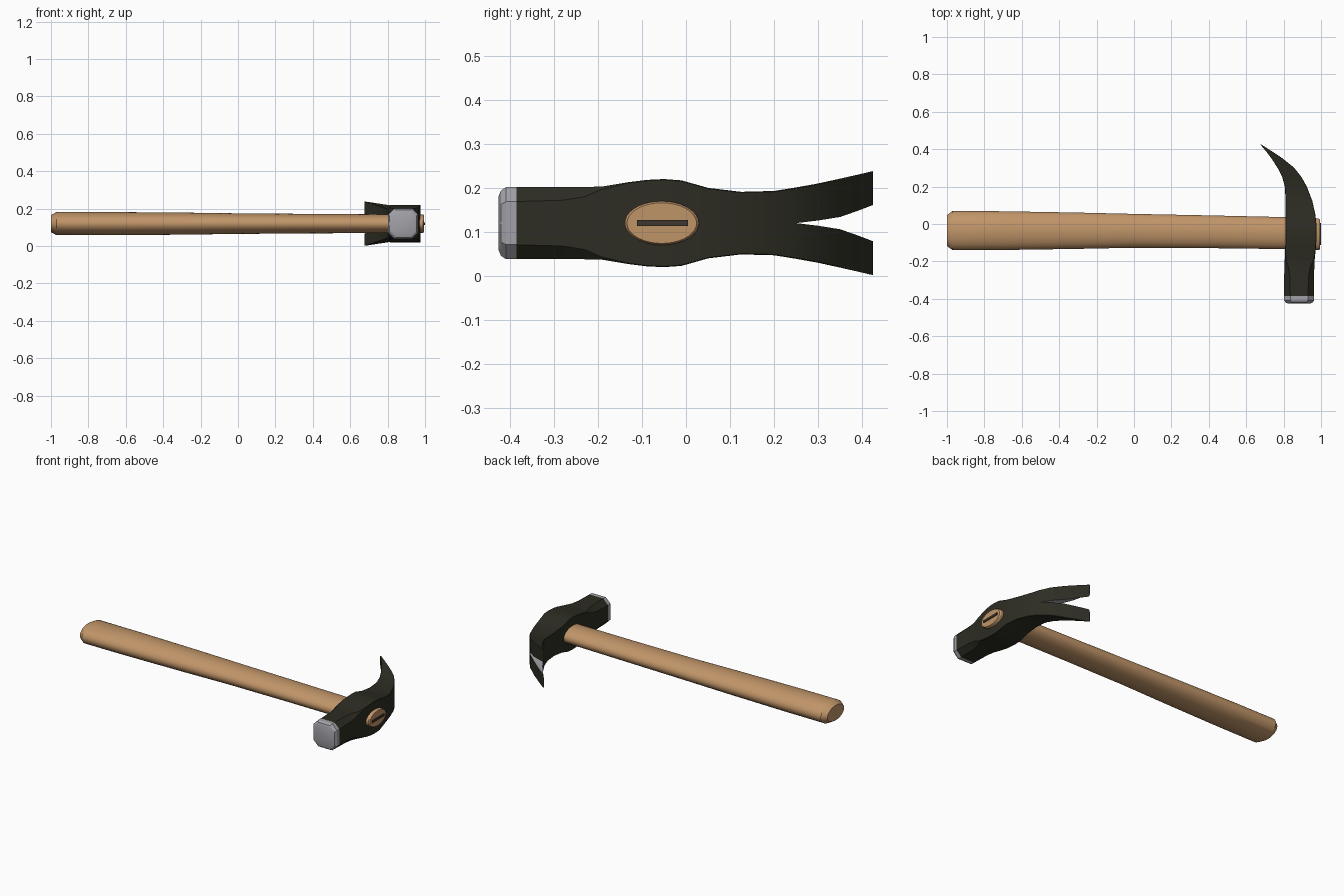
import bpy, bmesh, math

if "Cube" in bpy.data.objects:
    bpy.data.objects.remove(bpy.data.objects["Cube"])

ZC = 0.12  # height of the hammer's mid plane


def material(name, rgb):
    m = bpy.data.materials.new(name)
    m.diffuse_color = (*rgb, 1)
    m.use_nodes = True
    m.node_tree.nodes["Principled BSDF"].inputs["Base Color"].default_value = m.diffuse_color
    return m


WOOD = material("wood", (0.53, 0.30, 0.14))
IRON = material("dark iron", (0.026, 0.026, 0.017))
STEEL = material("polished steel", (0.36, 0.36, 0.39))
WEDGE = material("wedge iron", (0.05, 0.038, 0.026))


def finish(name, bm, mats, angle=30):
    bmesh.ops.recalc_face_normals(bm, faces=bm.faces)
    me = bpy.data.meshes.new(name)
    bm.to_mesh(me)
    bm.free()
    ob = bpy.data.objects.new(name, me)
    bpy.context.collection.objects.link(ob)
    for m in mats:
        me.materials.append(m)
    bpy.ops.object.select_all(action='DESELECT')
    bpy.context.view_layer.objects.active = ob
    ob.select_set(True)
    bpy.ops.object.shade_smooth_by_angle(angle=math.radians(angle))
    return ob


def loft(bm, rings):
    """Skin closed rings of points, with caps at both ends."""
    vs = [[bm.verts.new(p) for p in r] for r in rings]
    n = len(vs[0])
    for a, b in zip(vs, vs[1:]):
        for i in range(n):
            j = (i + 1) % n
            bm.faces.new((a[i], a[j], b[j], b[i]))
    bm.faces.new(vs[0])
    bm.faces.new(vs[-1])


# Handle: oval sections along x (x, y low, y high, half thickness in z)
bm = bmesh.new()
sections = [(-1.0, -.117, .047, .046), (-.97, -.14, .07, .062), (-.7, -.139, .068, .062),
            (-.3, -.133, .061, .059), (0, -.127, .054, .055), (.4, -.129, .046, .052),
            (.8, -.134, .037, .05), (.988, -.139, .029, .05), (.995, -.134, .024, .046)]
loft(bm, [[(x, (lo + hi) / 2 + (hi - lo) / 2 * math.cos(t), ZC + h * math.sin(t))
           for t in [2 * math.pi * i / 36 for i in range(36)]]
          for x, lo, hi, h in sections])
finish("handle", bm, [WOOD])

# Wedge driven into the handle end
bm = bmesh.new()
bmesh.ops.create_cube(bm, size=1)
for v in bm.verts:
    v.co = (.97 + v.co.x * .06, -.053 + v.co.y * .116, ZC + v.co.z * .014)
finish("wedge", bm, [WEDGE])


def half_section(y, x0, x1, h, c, notch):
    """Upper half of a chamfered section; the notch flares to the inner side."""
    flare = notch + .016 if notch > 0 else 0
    return [(x0, y, ZC + flare), (x1, y, ZC + notch), (x1, y, ZC + h - c),
            (x1 - c, y, ZC + h), (x0 + c, y, ZC + h), (x0, y, ZC + h - c)]


def mirrored_part(name, sections, mats, edge_colour=False):
    bm = bmesh.new()
    loft(bm, [half_section(*s) for s in sections])
    # drop the faces on the mirror plane
    flat = [f for f in bm.faces if all(abs(v.co.z - ZC) < 1e-5 for v in f.verts)]
    bmesh.ops.delete(bm, geom=flat, context='FACES')
    # ground claw edges inside the notch are bare steel
    if edge_colour:
        bmesh.ops.recalc_face_normals(bm, faces=bm.faces)
        for f in bm.faces:
            if f.calc_center_median().y > .25 and f.normal.z < -.3:
                f.material_index = 1
    for v in bm.verts:
        v.co.z -= ZC
    ob = finish(name, bm, mats)
    ob.location.z = ZC
    mod = ob.modifiers.new("mirror", 'MIRROR')
    mod.use_axis = (False, False, True)
    mod.merge_threshold = .0005
    return ob


# Head: y, x inner, x outer, half width, chamfer, half notch
head = [(-.385, .803, .963, .082, .033, 0), (-.28, .803, .963, .082, .030, 0),
        (-.23, .804, .964, .082, .022, 0), (-.19, .806, .966, .083, .006, 0),
        (-.13, .808, .972, .093, .002, 0), (-.09, .81, .975, .098, .002, 0),
        (-.05, .81, .976, .100, .002, 0), (-.01, .81, .976, .097, .002, 0),
        (.05, .811, .97, .080, .002, 0), (.125, .811, .953, .071, .002, 0),
        (.20, .806, .924, .073, .002, 0), (.25, .793, .896, .081, .002, 0),
        (.30, .768, .857, .090, .002, .006), (.35, .735, .795, .101, .002, .014),
        (.39, .705, .735, .110, .001, .028), (.424, .676, .682, .118, .001, .041)]
mirrored_part("claw_head", head, [IRON, STEEL], True)

# Striking face
face = [(-.425, .823, .943, .062, .026, 0), (-.420, .811, .955, .074, .031, 0),
        (-.408, .803, .963, .082, .033, 0), (-.385, .803, .963, .082, .033, 0)]
mirrored_part("striking_face", face, [STEEL])
